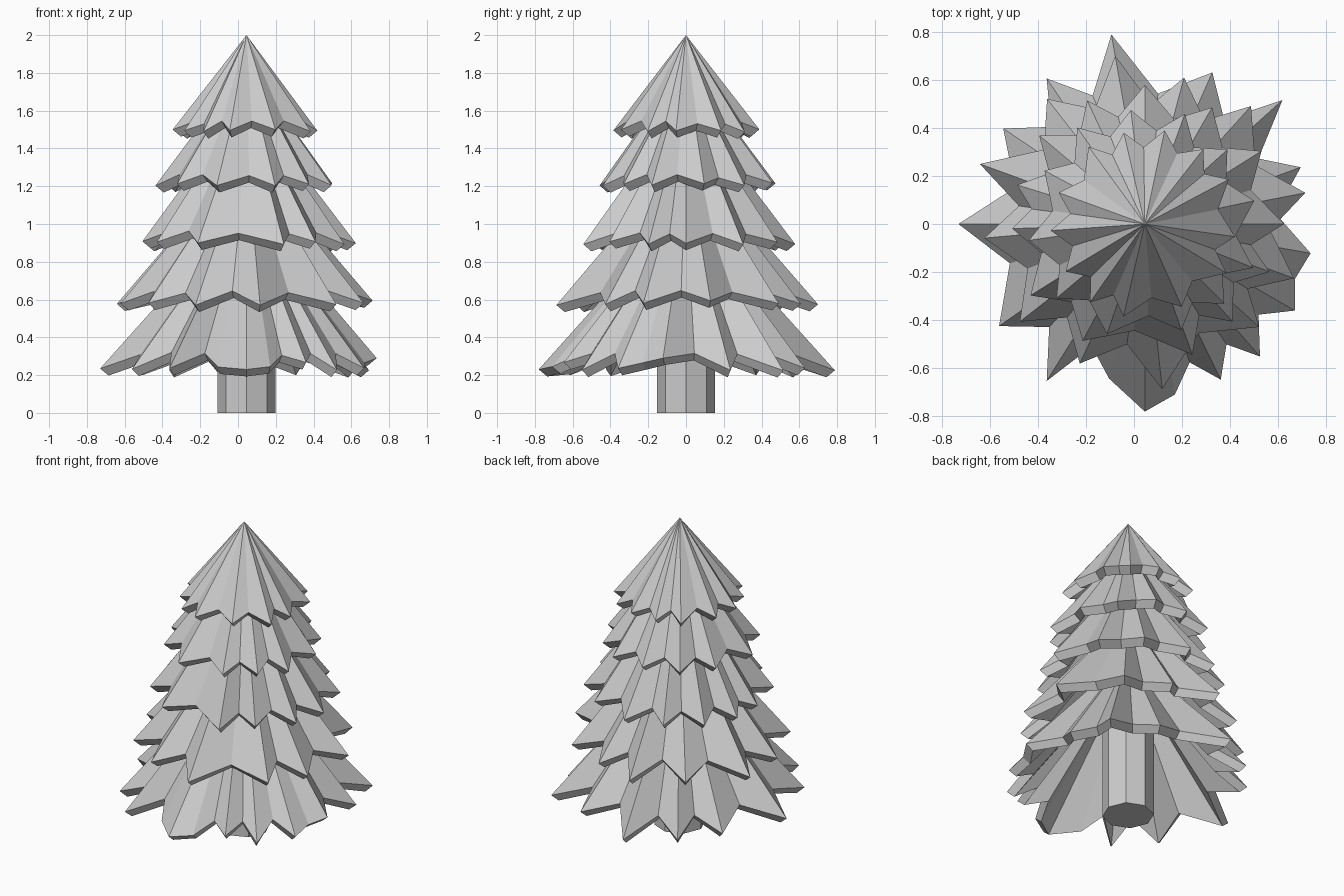
import bpy, bmesh, random
from math import cos, sin, radians

if "Cube" in bpy.data.objects:
    bpy.data.objects.remove(bpy.data.objects["Cube"])

random.seed(4)
CX = 0.045  # trunk axis sits slightly off centre


def add_tier(name, tips, z_tip, z_valley, z_apex, valley=0.79):
    """Pleated cone shell: pointed tips (angle, radius, lift), raised valleys, hollow underside."""
    tips = sorted((t[0] % 360, t[1], t[2] if len(t) > 2 else 0) for t in tips)
    rim = []
    for i, (a, r, lift) in enumerate(tips):
        a2, r2, _ = tips[(i + 1) % len(tips)]
        gap = (a2 - a) % 360
        rim.append((a, r, z_tip + lift + random.uniform(-0.008, 0.008)))
        if gap > 13.5:  # closer tips share one broad branch
            depth = valley if gap > 19 else valley + 0.05
            rim.append((a + gap * random.uniform(0.44, 0.56),
                        min(r, r2) * depth, z_valley + random.uniform(-0.012, 0.008)))
    bm = bmesh.new()
    top = bm.verts.new((CX, 0, z_apex))
    under = bm.verts.new((CX, 0, z_apex - 0.1))

    def ring(dr, dz):
        return [bm.verts.new((CX + (r - dr) * cos(radians(a)),
                              (r - dr) * sin(radians(a)), z - dz)) for a, r, z in rim]

    outer, inner = ring(0, 0), ring(0.045, 0.037)
    n = len(rim)
    for i in range(n):
        j = (i + 1) % n
        bm.faces.new((top, outer[i], outer[j]))
        bm.faces.new((outer[i], inner[i], inner[j], outer[j]))
        bm.faces.new((under, inner[j], inner[i]))
    bmesh.ops.recalc_face_normals(bm, faces=bm.faces)
    me = bpy.data.meshes.new(name)
    bm.to_mesh(me)
    bm.free()
    bpy.context.collection.objects.link(bpy.data.objects.new(name, me))


def with_radius(angles, radius):
    """Give a list of tip angles slightly varied radii."""
    return [(a, radius * random.uniform(0.94, 1.0)) for a in angles]


# Trunk: octagonal post
bpy.ops.mesh.primitive_cylinder_add(vertices=8, radius=0.153, depth=0.9, location=(CX, 0, 0.45))
bpy.context.object.name = "trunk"

# Lowest two tiers: branch tips follow the outline seen from above
bottom = [(100, .80), (66, .69), (42, .77), (20, .69), (-10, .70, .06), (-20, .665, .03),
          (-30, .72), (-49, .73), (-64, .72, .03), (-80, .72, .02), (-90, .78), (-103, .66, .01),
          (-122, .77), (-145, .74), (180, .775), (146, .71), (124, .73)]
lower = [(100, .71), (75, .63), (48, .66), (11, .68, .02), (-20, .66), (-42, .64), (-84, .69),
         (-115, .64), (-142, .66), (-175, .67), (160, .73), (128, .66)]
add_tier("branches_bottom", bottom, 0.23, 0.315, 1.1)
add_tier("branches_lower", lower, 0.575, 0.645, 1.38)

# Upper tiers
middle = [-70, -48, -21, 0, 32, 60, 90, 115, 140, 163, 182, -148, -118]
upper = [-71, -45, -22, 12, 42, 70, 97, 125, 152, -172, -140, -109]
top = [-66, -31, -8, 28, 52, 78, 103, 126, 160, -176, -149, -125, -103]
add_tier("branches_middle", with_radius(middle, 0.58), 0.90, 0.955, 1.66, 0.81)
add_tier("branches_upper", with_radius(upper, 0.49), 1.21, 1.255, 1.85, 0.82)
add_tier("branches_top", with_radius(top, 0.40), 1.495, 1.54, 2.0, 0.82)
